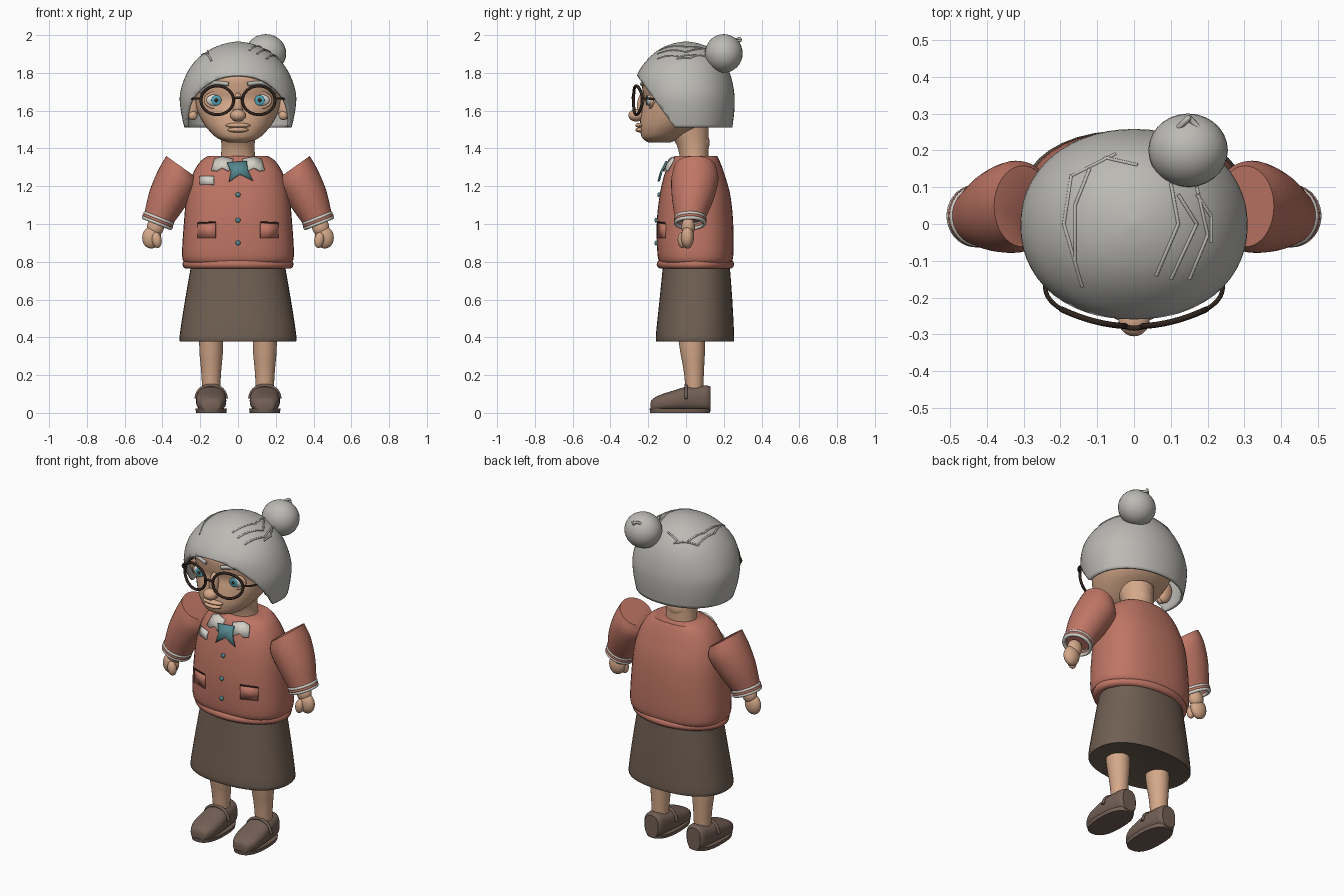
import bpy, bmesh, math
from mathutils import Vector, Matrix
from mathutils.bvhtree import BVHTree

if "Cube" in bpy.data.objects:
    bpy.data.objects.remove(bpy.data.objects["Cube"])


def material(name, r, g, b):
    m = bpy.data.materials.new(name)
    m.use_nodes = True
    m.diffuse_color = (r, g, b, 1)
    node = next(n for n in m.node_tree.nodes if n.type == 'BSDF_PRINCIPLED')
    node.inputs["Base Color"].default_value = (r, g, b, 1)
    node.inputs["Roughness"].default_value = 0.7
    return m


SKIN = material("skin", .66, .39, .25)
CORAL = material("coral knit", .52, .18, .13)
SKIRT = material("brown cloth", .16, .115, .085)
SHOE = material("brown leather", .17, .115, .09)
GREY = material("grey hair", .5, .49, .46)
CREAM = material("cream", .66, .64, .58)
TEAL = material("teal", .09, .25, .28)
DARK = material("dark brown", .03, .018, .013)
BLUE = material("eye blue", .08, .36, .45)
WHITE = material("eye white", .75, .74, .7)


def finish(name, bm, mat, angle=45):
    me = bpy.data.meshes.new(name)
    bm.to_mesh(me)
    bm.free()
    me.materials.append(mat)
    me.shade_smooth()
    me.set_sharp_from_angle(angle=math.radians(angle))
    ob = bpy.data.objects.new(name, me)
    bpy.context.collection.objects.link(ob)
    return ob


def surface(ob):
    return BVHTree.FromPolygons([v.co for v in ob.data.vertices],
                                [p.vertices for p in ob.data.polygons])


def smooth_rings(rings, steps):
    """Catmull-Rom blend between rings of (centre, u, v)."""
    out, last = [], len(rings) - 1
    for i in range(last):
        k = [rings[max(0, min(last, i + d))] for d in (-1, 0, 1, 2)]
        for s in range(steps):
            t = s / steps
            out.append([(b + (c - a) * t / 2 + (a - 2.5 * b + 2 * c - d / 2) * t * t
                         + (1.5 * (b - c) + (d - a) / 2) * t ** 3)
                        for a, b, c, d in zip(*k)])
    return out + [rings[-1]]


def loft(name, mat, rings, p=2.0, n=40, steps=4, bottom=True, cut=None):
    bm = bmesh.new()
    loops = []
    for c, u, v in smooth_rings(rings, steps):
        loop = []
        for i in range(n):
            a = math.tau * i / n
            x, y = math.cos(a), math.sin(a)
            x, y = (math.copysign(abs(q) ** (2 / p), q) for q in (x, y))
            loop.append(bm.verts.new(c + u * x + v * y))
        loops.append(loop)
    for a, b in zip(loops, loops[1:]):
        for i in range(n):
            j = (i + 1) % n
            bm.faces.new((a[i], a[j], b[j], b[i]))
    bm.faces.new(loops[-1])
    if bottom:
        bm.faces.new(loops[0][::-1])
    bmesh.ops.recalc_face_normals(bm, faces=bm.faces)
    if cut:
        bmesh.ops.bisect_plane(bm, geom=bm.verts[:] + bm.edges[:] + bm.faces[:],
                               plane_co=cut[0], plane_no=cut[1], clear_outer=True)
    return finish(name, bm, mat)


def level(z, rx, front, back, x=0):
    return (Vector((x, (front + back) / 2, z)), Vector((rx, 0, 0)),
            Vector((0, (back - front) / 2, 0)))


def ball(name, mat, c, r, tilt=0):
    bm = bmesh.new()
    m = Matrix.Translation(c) @ Matrix.Rotation(tilt, 4, 'Y') @ Matrix.Diagonal((*r, 1))
    bmesh.ops.create_uvsphere(bm, u_segments=28, v_segments=16, radius=1, matrix=m)
    return finish(name, bm, mat, 180)


def tube(name, mat, points, radius, closed=False):
    cu = bpy.data.curves.new(name, 'CURVE')
    cu.dimensions = '3D'
    cu.bevel_depth, cu.bevel_resolution, cu.use_fill_caps = radius, 3, True
    sp = cu.splines.new('NURBS' if not closed else 'POLY')
    sp.points.add(len(points) - 1)
    for q, co in zip(sp.points, points):
        q.co = (*co, 1)
    sp.use_cyclic_u = closed
    if not closed:
        sp.use_endpoint_u, sp.order_u = True, 3
    cu.materials.append(mat)
    temp = bpy.data.objects.new(name, cu)
    bpy.context.collection.objects.link(temp)
    me = bpy.data.meshes.new_from_object(temp)
    bpy.data.objects.remove(temp)
    me.shade_smooth()
    ob = bpy.data.objects.new(name, me)
    bpy.context.collection.objects.link(ob)
    return ob


def oval(c, u, v, n=40):
    return [c + u * math.cos(math.tau * i / n) + v * math.sin(math.tau * i / n) for i in range(n)]


def on_front(tree, x, z, lift):
    hit = tree.ray_cast(Vector((x, -1, z)), Vector((0, 1, 0)))[0]
    return Vector((x, (hit.y if hit else -.05) - lift, z))


def plate(name, mat, tree, outline, lift=.008):
    bm = bmesh.new()
    f = bm.faces.new([bm.verts.new(on_front(tree, x, z, lift)) for x, z in outline])
    f.normal_update()
    if f.normal.y > 0:
        f.normal_flip()
    bmesh.ops.triangulate(bm, faces=[f])
    ob = finish(name, bm, mat)
    ob.modifiers.new("thickness", 'SOLIDIFY').thickness = .009
    return ob


# Skirt, sweater and hem
loft("skirt", SKIRT, [level(.38, .3, -.15, .25), level(.4, .31, -.16, .255), level(.6, .28, -.14, .245),
                      level(.8, .245, -.12, .23)], p=2.3)
torso = loft("sweater", CORAL, [level(.79, .275, -.13, .235), level(.83, .296, -.15, .25),
                                level(1.0, .287, -.155, .25), level(1.15, .272, -.14, .235),
                                level(1.26, .242, -.115, .205), level(1.33, .2, -.085, .18),
                                level(1.36, .16, -.06, .165)], p=2.4)
chest = surface(torso)
tube("sweater_hem", CORAL, oval(Vector((0, .05, .787)), Vector((.27, 0, 0)), Vector((0, .18, 0))), .025, True)

# Neck and head
loft("neck", SKIN, [level(1.33, .092, -.03, .12), level(1.42, .088, -.05, .12), level(1.52, .1, -.12, .12)])
ball("nape", SKIN, (0, .08, 1.43), (.06, .045, .06))
head = loft("head", SKIN, [level(1.432, .05, -.2, -.08), level(1.455, .11, -.232, -.03),
                           level(1.5, .158, -.243, .05), level(1.55, .193, -.242, .13),
                           level(1.61, .219, -.232, .18), level(1.66, .229, -.222, .2),
                           level(1.72, .235, -.232, .21), level(1.79, .225, -.228, .19),
                           level(1.87, .15, -.15, .12)], p=2.1)
face = surface(head)

# Nose and lips
ball("nose_tip", SKIN, (0, -.262, 1.575), (.042, .043, .033))
ball("nose_bridge", SKIN, (0, -.225, 1.62), (.028, .035, .075))
ball("upper_lip", SKIN, (0, -.24, 1.522), (.066, .028, .014))
ball("lower_lip", SKIN, (0, -.238, 1.498), (.055, .03, .014))

# Hair shell with a slanted face opening
hair = loft("hair", GREY, [level(1.51, .284, -.235, .245), level(1.6, .303, -.255, .256),
                           level(1.69, .307, -.265, .256), level(1.79, .275, -.258, .235),
                           level(1.87, .22, -.205, .195), level(1.925, .145, -.14, .14),
                           level(1.955, .07, -.07, .07), level(1.966, .008, -.008, .008)],
            p=2.1, n=56, bottom=False, cut=((0, -.06, 1.51), (0, -.29, -.21)))
scalp = surface(hair)
hair.modifiers.new("thickness", 'SOLIDIFY').thickness = .015
ball("hair_bun", GREY, (.147, .2, 1.903), (.108, .1, .102))
tube("bun_tuft", GREY, [(.12, .26, 1.97), (.145, .285, 1.99), (.15, .29, 1.965), (.175, .26, 1.97)], .008)

# Loose strands lying on the hair
STRANDS = [[(-.05, .19), (-.17, .13), (-.19, 0), (-.14, -.17)], [(-.08, .18), (.01, .16)],
           [(-.12, .15), (-.16, .05), (-.16, -.1)], [(.1, .11), (.12, 0), (.06, -.14)],
           [(.17, .1), (.2, -.03), (.15, -.15)], [(.12, .08), (.17, 0), (.1, -.15)],
           [(.17, .08), (.21, .02), (.21, -.05)]]
for path in STRANDS:
    pts = []
    for (xa, ya), (xb, yb) in zip(path, path[1:]):
        for t in (0, .25, .5, .75, 1):
            o = Vector((xa + (xb - xa) * t, ya + (yb - ya) * t, 3))
            pts.append(scalp.ray_cast(o, Vector((0, 0, -1)))[0])
    tube("hair_strand", GREY, pts, .005)

# Buttons, scarf and name tag
for z in (1.155, 1.02, .9):
    ball("button", TEAL, on_front(chest, 0, z, .004), (.013, .009, .013))
plate("scarf", TEAL, chest, [(-.058, 1.325), (.048, 1.335), (.05, 1.29), (.08, 1.23), (.01, 1.265),
                             (-.048, 1.225), (-.037, 1.28)], .028)
plate("chest_tag", CREAM, chest, [(-.205, 1.21), (-.13, 1.21), (-.13, 1.255), (-.205, 1.255)], .012)


def glasses_y(x):
    return -.278 + 1.2 * x * x


for s, side in ((1, "left"), (-1, "right")):
    # Eyes, lids, brows and ears
    eye = on_front(face, s * .115, 1.655, -.018)
    ball(side + "_eye", WHITE, eye, (.055, .032, .036))
    ball(side + "_iris", BLUE, eye + Vector((0, -.029, 0)), (.027, .005, .027))
    ball(side + "_pupil", DARK, eye + Vector((0, -.032, 0)), (.012, .004, .012))
    tube(side + "_eyelids", SKIN, oval(eye + Vector((0, -.013, 0)), Vector((.056, s * .012, 0)),
                                       Vector((0, 0, .038))), .009, True)
    tube(side + "_eyebrow", GREY, [on_front(face, s * x, z, .004) for x, z in
                                   ((.05, 1.74), (.1, 1.75), (.15, 1.742), (.2, 1.7))], .011)
    ball(side + "_ear", SKIN, (s * .255, -.04, 1.62), (.045, .03, .068), s * .2)
    ball(side + "_ear_lobe", SKIN, (s * .24, -.055, 1.575), (.025, .02, .025))

    # Glasses
    rim = oval(Vector((s * .11, 0, 1.655)), Vector((.086, 0, 0)), Vector((0, 0, .076)))
    for q in rim:
        q.y = glasses_y(q.x)
    tube(side + "_glasses_rim", DARK, rim, .008, True)
    tube(side + "_glasses_arm", DARK, [(s * .194, -.233, 1.665), (s * .235, -.21, 1.665),
                                       (s * .245, -.15, 1.66), (s * .25, -.03, 1.66)], .006)

    # Collar wing and pocket
    plate(side + "_collar", CREAM, chest, [(s * x, z) for x, z in (
        (.025, 1.345), (.05, 1.28), (.085, 1.3), (.115, 1.283), (.142, 1.287), (.125, 1.345), (.085, 1.358))], .017)
    box = [(s * .215, 1.0), (s * .12, 1.005), (s * .12, .925), (s * .215, .925)]
    plate(side + "_pocket", CORAL, chest, box, .008)
    tube(side + "_pocket_edge", DARK, [on_front(chest, x, z + .005, .008) for x, z in box[:2]], .004)

    # Sleeve: inner and outer edge, centre y and half depth per ring
    rings = []
    for xi, zi, xo, zo, y, d in ((.225, 1.25, .38, 1.36, .048, .11), (.218, 1.19, .425, 1.28, .047, .125),
                                 (.28, 1.09, .468, 1.175, .036, .11), (.345, 1.0, .495, 1.06, .022, .08)):
        rings.append((Vector((s * (xi + xo) / 2, y, (zi + zo) / 2)),
                      Vector((s * (xo - xi) / 2, 0, (zo - zi) / 2)), Vector((0, d, 0))))
    loft(side + "_sleeve", CORAL, rings)
    c, u, v = rings[-1]
    for k, mat in enumerate((CREAM, CORAL, CREAM)):
        tube(side + "_cuff_band", mat, oval(c + Vector((s * .004, 0, -.012)) * k, u * .95, v * .95), .01, True)

    # Hand
    ball(side + "_wrist", SKIN, (s * .437, .012, .985), (.045, .036, .05))
    ball(side + "_hand", SKIN, (s * .457, .008, .93), (.05, .034, .06), -s * .15)
    ball(side + "_thumb", SKIN, (s * .43, -.02, .915), (.026, .024, .042), s * .15)

    # Leg and shoe
    x = s * .142
    loft(side + "_leg", SKIN, [level(.1, .046, 0, .09, x), level(.22, .053, -.012, .095, x),
                               level(.32, .062, -.03, .1, x), level(.42, .064, -.045, .1, x)])
    rings = [(Vector((x, y, h / 2 + .008)), Vector((w, 0, 0)), Vector((0, 0, h / 2))) for y, w, h in (
        (-.188, .03, .04), (-.178, .052, .065), (-.13, .075, .09), (-.06, .08, .112), (0, .076, .13),
        (.06, .068, .135), (.11, .06, .137), (.13, .045, .13))]
    loft(side + "_shoe", SHOE, rings, p=2.6)
    loft(side + "_sole", SHOE, [level(0, .08, -.19, .125, x), level(.022, .083, -.193, .13, x)], p=2.5, steps=1)
    tube(side + "_shoe_strap", SHOE, [(x + d, 0, z) for d, z in (
        (-.08, .075), (-.076, .12), (0, .155), (.076, .12), (.08, .075))], .009)

tube("glasses_bridge", DARK, [(-.026, glasses_y(0), 1.66), (0, -.288, 1.678), (.026, glasses_y(0), 1.66)], .007)
